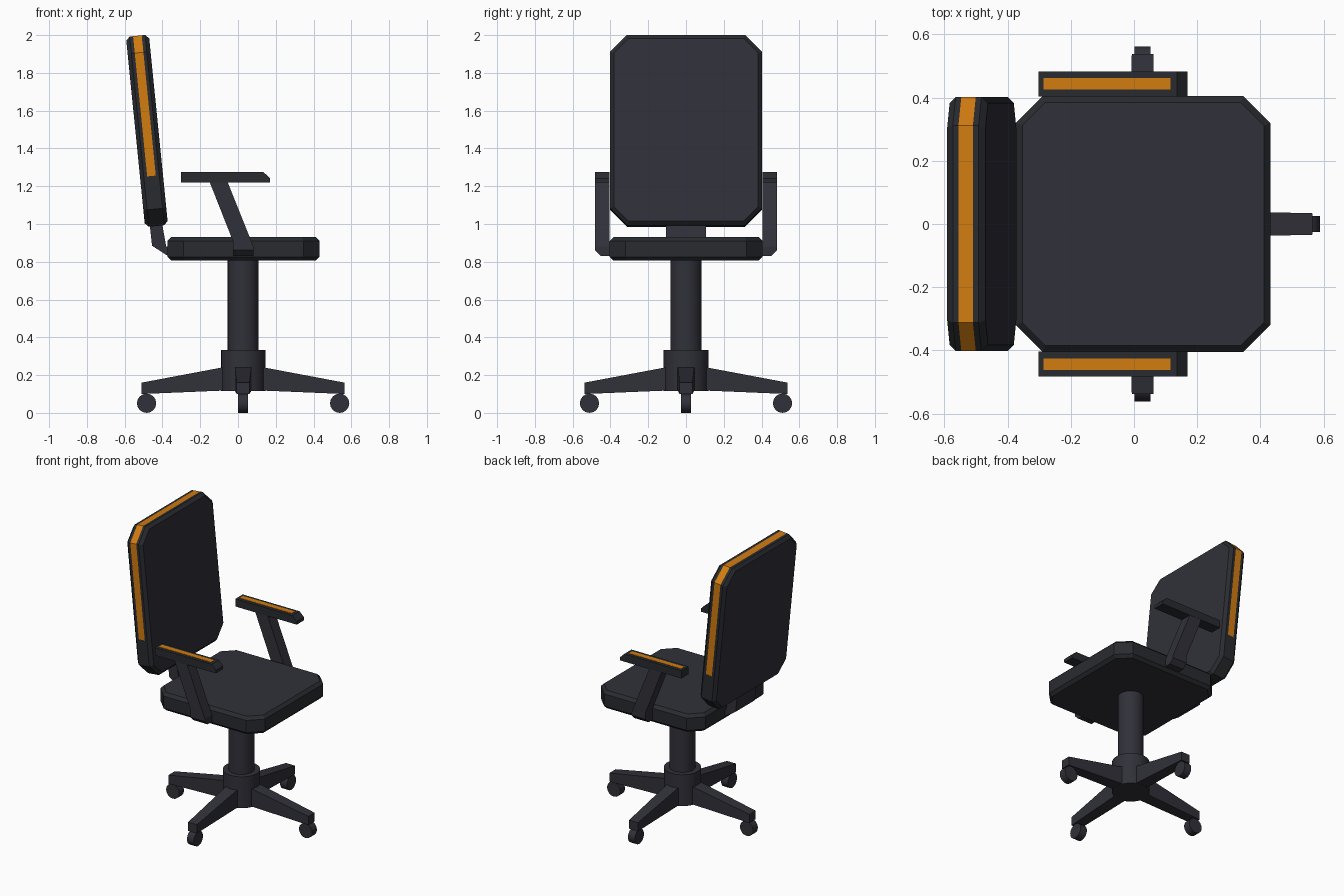
import bpy
import bmesh
import math
from mathutils import Matrix, Vector

cube = bpy.data.objects.get("Cube")
if cube:
    bpy.data.objects.remove(cube, do_unlink=True)


def material(name, rgb):
    mat = bpy.data.materials.new(name)
    mat.use_nodes = True
    mat.diffuse_color = (*rgb, 1)
    mat.node_tree.nodes["Principled BSDF"].inputs["Base Color"].default_value = (*rgb, 1)
    return mat


CHARCOAL = material("charcoal", (0.030, 0.030, 0.041))
TRIM = material("dark trim", (0.022, 0.024, 0.029))
ORANGE = material("orange", (0.64, 0.20, 0.005))
CX = 0.027  # centre of the pedestal


def finish(name, bm, mats, smooth=False):
    bmesh.ops.recalc_face_normals(bm, faces=bm.faces)
    mesh = bpy.data.meshes.new(name)
    bm.to_mesh(mesh)
    bm.free()
    for mat in mats:
        mesh.materials.append(mat)
    obj = bpy.data.objects.new(name, mesh)
    bpy.context.collection.objects.link(obj)
    if smooth:
        bpy.ops.object.select_all(action='DESELECT')
        obj.select_set(True)
        bpy.context.view_layer.objects.active = obj
        bpy.ops.object.shade_smooth_by_angle(angle=math.radians(40))
    return obj


def loft(bm, rings):
    """Skin a list of closed point rings and cap both ends; returns the bands."""
    loops = [[bm.verts.new(p) for p in ring] for ring in rings]
    n = len(loops[0])
    bands = []
    for a, b in zip(loops, loops[1:]):
        bands.append([bm.faces.new((a[i], a[(i + 1) % n], b[(i + 1) % n], b[i]))
                      for i in range(n)])
    bm.faces.new(loops[0])
    bm.faces.new(loops[-1])
    return bands


def prism(name, outline, start, end, place, mat):
    """Extrude a 2D outline; place(u, v, w) maps it into the model."""
    bm = bmesh.new()
    loft(bm, [[place(u, v, w) for u, v in outline] for w in (start, end)])
    return finish(name, bm, [mat])


def cylinder(name, radius, depth, matrix, mat, sides):
    bm = bmesh.new()
    bmesh.ops.create_cone(bm, cap_ends=True, segments=sides, radius1=radius,
                          radius2=radius, depth=depth, matrix=matrix)
    return finish(name, bm, [mat], smooth=True)


def cushion(name, length, width, thick, chamfer, matrix, stripe_from=None):
    """Octagonal pad with bevelled rims and an optional coloured edge stripe."""
    bevel = 0.02

    def ring(z, inset):
        l, w = length / 2 - inset, width / 2 - inset
        c = chamfer - 0.586 * inset
        side = [(l, w - c), (l - c, w), (c - l, w), (-l, w - c)]
        if stripe_from is not None:
            side.insert(2, (stripe_from, w))
        pts = side + [(x, -y) for x, y in reversed(side)]
        return [(x, y, z) for x, y in pts]

    h, s = thick / 2, 0.023
    bm = bmesh.new()
    bands = loft(bm, [ring(-h, bevel), ring(bevel - h, 0), ring(-s, 0),
                      ring(s, 0), ring(h - bevel, 0), ring(h, bevel)])
    for k, band in enumerate(bands):
        for face in band:
            face.material_index = 1
            x = face.calc_center_median().x
            if k == 2 and stripe_from is not None and x > stripe_from:
                face.material_index = 2
    bm.transform(matrix)
    return finish(name, bm, [CHARCOAL, TRIM, ORANGE])


# Seat and leaning backrest
cushion("seat", 0.805, 0.81, 0.124, 0.085, Matrix.Translation((0.029, 0, 0.868)))
lean = math.radians(5.75)
cushion("backrest", 1.012, 0.805, 0.122, 0.09,
        Matrix.Translation((-0.482, 0, 1.493)) @ Matrix.Rotation(-math.pi / 2 - lean, 4, 'Y'),
        stripe_from=-0.24)

# Bent bracket joining seat and backrest
prism("backrest_bracket",
      [(-0.47, 1.02), (-0.455, 0.885), (-0.37, 0.83), (-0.30, 0.83),
       (-0.30, 0.88), (-0.38, 0.88), (-0.405, 1.02)],
      -0.105, 0.105, lambda u, v, w: (u, w, v), CHARCOAL)

# Armrests, mirrored across the seat
for label, s in (("front", -1), ("back", 1)):
    along = lambda u, v, w, s=s: (u, s * w, v)
    across = lambda u, v, w, s=s: (w, s * u, v)
    prism(label + "_arm_pad",
          [(-0.302, 1.22), (0.169, 1.22), (0.169, 1.242), (0.136, 1.274), (-0.302, 1.274)],
          0.404, 0.483, along, TRIM)
    prism(label + "_arm_stripe",
          [(-0.286, 1.27), (0.115, 1.27), (0.115, 1.276), (-0.286, 1.276)],
          0.426, 0.462, along, ORANGE)
    prism(label + "_arm_strut",
          [(-0.15, 1.222), (-0.055, 1.222), (0.082, 0.88), (0.082, 0.87),
           (-0.027, 0.87), (-0.027, 0.91)],
          0.404, 0.482, along, CHARCOAL)
    prism(label + "_arm_foot",
          [(0.37, 0.83), (0.45, 0.83), (0.482, 0.862), (0.482, 0.875), (0.37, 0.875)],
          -0.027, 0.082, across, CHARCOAL)

# Pedestal
cylinder("gas_column", 0.082, 0.52, Matrix.Translation((CX, 0, 0.56)), CHARCOAL, 24)
cylinder("base_hub", 0.118, 0.218, Matrix.Translation((CX, 0, 0.224)), CHARCOAL, 24)

# Four tapered legs with wheels
for i, label in enumerate(("left", "back", "right", "front")):
    turn = Matrix.Translation((CX, 0, 0)) @ Matrix.Rotation(i * math.pi / 2, 4, 'Z')
    bm = bmesh.new()
    loft(bm, [[turn @ Vector((r, y, z)) for y, z in
               ((-w, low), (w, low), (w, high), (-w, high))]
              for r, w, low, high in ((0.06, 0.045, 0.12, 0.25), (0.538, 0.034, 0.10, 0.16))])
    finish(label + "_leg", bm, [CHARCOAL])
    axle = turn @ Matrix.Translation((0.511, 0, 0.051)) @ Matrix.Rotation(math.pi / 2, 4, 'X')
    cylinder(label + "_wheel", 0.051, 0.052, axle, CHARCOAL, 16)
